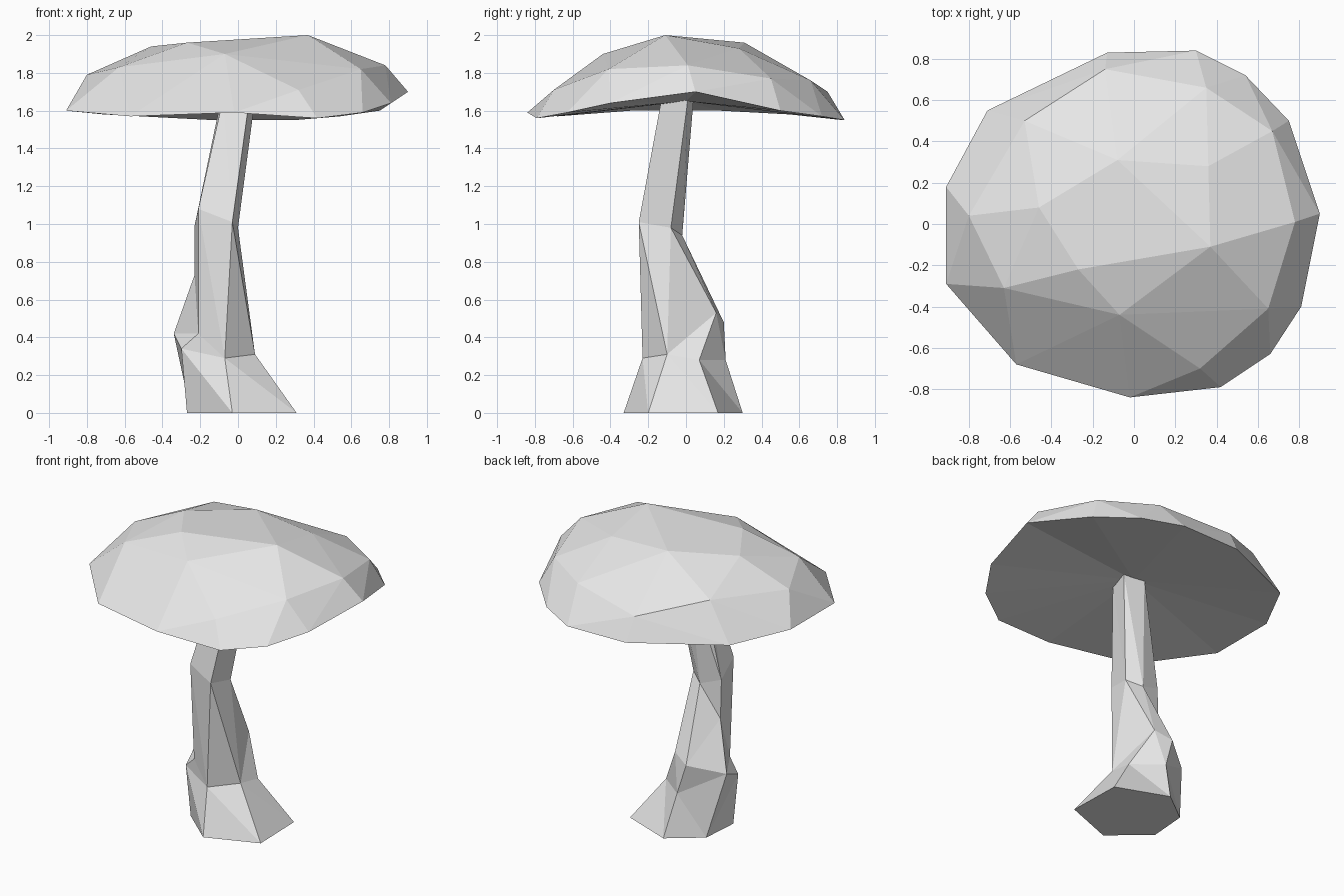
import bpy
import bmesh
from mathutils import Vector

default_cube = bpy.data.objects.get("Cube")
if default_cube:
    bpy.data.objects.remove(default_cube, do_unlink=True)

# Single pale grey material shared by both parts
pale_grey = bpy.data.materials.new("pale_grey")
pale_grey.use_nodes = True
colour = (0.8, 0.8, 0.8, 1.0)
pale_grey.diffuse_color = colour
pale_grey.node_tree.nodes["Principled BSDF"].inputs["Base Color"].default_value = colour


def add_points(mesh_builder, points):
    """Create vertices from coordinates written in hundredths of a unit."""
    return [mesh_builder.verts.new(Vector(point) / 100) for point in points]


def finish_part(mesh_builder, part_name):
    """Turn the builder into a flat shaded object with outward normals."""
    bmesh.ops.recalc_face_normals(mesh_builder, faces=mesh_builder.faces[:])
    mesh_data = bpy.data.meshes.new(part_name)
    mesh_builder.to_mesh(mesh_data)
    mesh_builder.free()
    mesh_data.materials.append(pale_grey)
    part = bpy.data.objects.new(part_name, mesh_data)
    bpy.context.scene.collection.objects.link(part)
    return part


def build_cap():
    """Faceted dome: hull over rim and crown, with a fan underneath."""
    rim_points = [
        (90, 5, 170), (75, 50, 160), (54, 72, 157), (30, 84, 155),
        (-13, 83, 155), (-71, 55, 158), (-91, 18, 160), (-91, -29, 160),
        (-57, -68, 157), (-2, -84, 159), (42, -79, 156), (66, -63, 159),
        (81, -40, 164),
    ]
    crown_points = [
        (37, -11, 200), (-27, -22, 196), (-46, 8, 194), (-8, 31, 196),
        (36, 28, 193), (78, 1, 184), (65, -41, 182), (32, -70, 171),
        (-7, -44, 190), (-63, -31, 183), (-80, 4, 179), (-53, 50, 182),
        (-14, 75, 170), (35, 66, 176), (67, 45, 177),
    ]
    builder = bmesh.new()
    rim = set(add_points(builder, rim_points))
    add_points(builder, crown_points)
    bmesh.ops.convex_hull(builder, input=builder.verts[:])
    bmesh.ops.recalc_face_normals(builder, faces=builder.faces[:])

    # Open the flat bottom of the hull
    bottom = [face for face in builder.faces
              if face.normal.z < -0.5 and rim.issuperset(face.verts)]
    bmesh.ops.delete(builder, geom=bottom, context='FACES')

    # Close it with a fan that meets at the stem
    centre = builder.verts.new((0, 0, 1.65))
    for edge in [e for e in builder.edges if e.is_boundary]:
        builder.faces.new((edge.verts[0], edge.verts[1], centre))
    loose = [v for v in builder.verts if not v.link_faces]
    bmesh.ops.delete(builder, geom=loose, context='VERTS')
    return finish_part(builder, "mushroom_cap")


def build_stem():
    """Crooked six-sided stem; repeated points merge into triangles."""
    foot = [(-3, -33, 0), (31, -20, 0), (30, 17, 0),
            (-4, 30, 0), (-25, 14, 0), (-27, -12, 0)]
    ankle = [(-7, -23, 29), (9, -10, 31), (10, 7, 28),
             (-8, 21, 28), (-34, 5, 42), (-30, -13, 34)]
    knee = [ankle[0], ankle[1], (-3, 16, 53),
            (-14, 20, 48), (-23, -4, 73), (-21, -17, 42)]
    waist = [(-3, -25, 101), (0, -8, 98), (-9, -2, 94),
             (-9, -2, 94), (-23, -5, 99), (-21, -21, 108)]
    neck = [(6, -13, 166), (9, 1, 166), (-5, 4, 166),
            (-5, 4, 166), (-9, -2, 166), (-8, -10, 166)]

    builder = bmesh.new()
    rings = [add_points(builder, ring)
             for ring in (foot, ankle, knee, waist, neck)]
    sides = len(foot)
    for lower, upper in zip(rings, rings[1:]):
        for side in range(sides):
            following = (side + 1) % sides
            a, b = lower[side], lower[following]
            c, d = upper[following], upper[side]
            # The rear-left column folds along the other diagonal
            if side == 4:
                triangles = (a, b, c), (a, c, d)
            else:
                triangles = (a, b, d), (b, c, d)
            for triangle in triangles:
                builder.faces.new(triangle)
    builder.faces.new(reversed(rings[0]))
    builder.faces.new(rings[-1])
    bmesh.ops.remove_doubles(builder, verts=builder.verts[:], dist=0.001)
    return finish_part(builder, "mushroom_stem")


build_cap()
build_stem()
